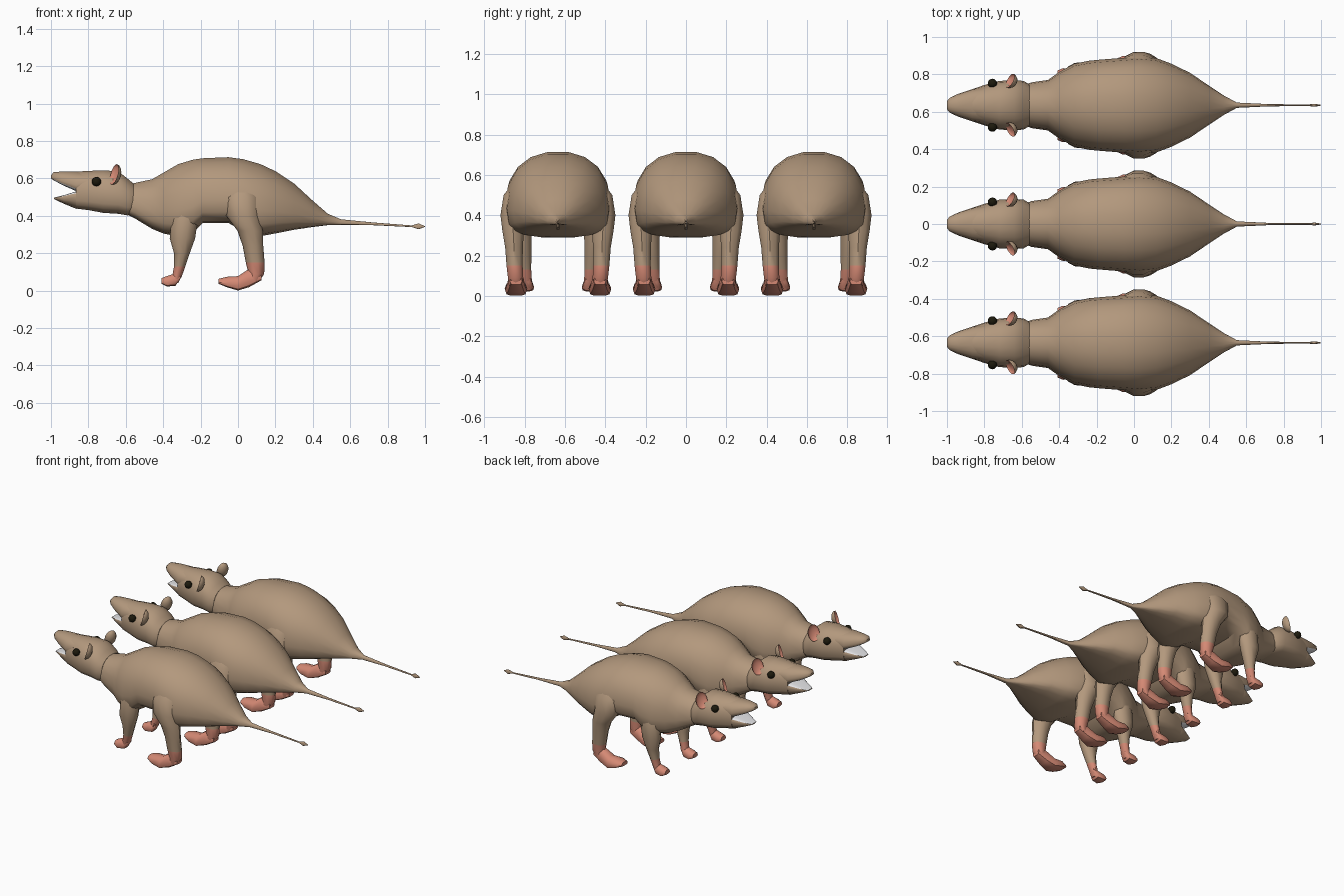
import bpy, bmesh, math
from mathutils import Vector, Matrix


def material(name, rgb):
    m = bpy.data.materials.new(name)
    m.diffuse_color = (*rgb, 1)
    return m


FUR, PINK, BLACK, WHITE = range(4)
MATS = [material("brown fur", (0.45, 0.315, 0.205)),
        material("pink skin", (0.66, 0.25, 0.175)),
        material("black eye", (0.012, 0.010, 0.004)),
        material("white mouth", (0.80, 0.80, 0.82))]
ROWS = (-0.635, 0.0, 0.635)      # three identical animals side by side


def finish(name, bm, rule):
    """Colour faces by rule, shade, and place one copy per animal."""
    bmesh.ops.recalc_face_normals(bm, faces=bm.faces)
    bm.normal_update()
    for f in bm.faces:
        f.material_index = rule(f)
        f.smooth = True
    me = bpy.data.meshes.new(name)
    bm.to_mesh(me)
    bm.free()
    for m in MATS:
        me.materials.append(m)
    me.set_sharp_from_angle(angle=math.radians(42))
    for i, y in enumerate(ROWS):
        ob = bpy.data.objects.new(f"{name}_{i + 1}", me)
        ob.location.y = y
        bpy.context.collection.objects.link(ob)


def loft(name, rings, rule=lambda f: FUR):
    bm = bmesh.new()
    vs = [[bm.verts.new(p) for p in r] for r in rings]
    n = len(rings[0])
    for a, b in zip(vs, vs[1:]):
        for i in range(n):
            j = (i + 1) % n
            bm.faces.new((a[i], a[j], b[j], b[i]))
    bm.faces.new(vs[0])
    bm.faces.new(vs[-1])
    finish(name, bm, rule)


def power(v, e):
    return math.copysign(abs(v) ** e, v)


def xring(x, zb, zt, hw, yc=0, low=0.35, n=18, up=0.92, dn=0.62):
    """Upright section: rounded above, squarer below its widest line."""
    zm = zb + low * (zt - zb)
    pts = []
    for i in range(n):
        a = 2 * math.pi * i / n
        c, s = math.cos(a), math.sin(a)
        e = up if s >= 0 else dn
        h = (zt - zm) if s >= 0 else (zm - zb)
        pts.append(Vector((x, yc + hw * power(c, e), zm + h * power(s, e))))
    return pts


def zring(z, x, y, rx, ry, n=10):
    return [Vector((x + rx * math.cos(2 * math.pi * i / n),
                    y + ry * math.sin(2 * math.pi * i / n), z)) for i in range(n)]


# Body with the tail and its tip
loft("body_and_tail", [xring(*s) for s in (
    (-0.60, 0.41, 0.565, 0.10), (-0.55, 0.385, 0.578, 0.122), (-0.46, 0.33, 0.598, 0.135),
    (-0.40, 0.305, 0.633, 0.178), (-0.32, 0.288, 0.68, 0.222), (-0.24, 0.31, 0.704, 0.238),
    (-0.19, 0.36, 0.711, 0.243), (-0.05, 0.36, 0.717, 0.254), (0.03, 0.315, 0.706, 0.262),
    (0.12, 0.29, 0.68, 0.252), (0.20, 0.305, 0.642, 0.222), (0.30, 0.325, 0.575, 0.173),
    (0.40, 0.34, 0.482, 0.105), (0.48, 0.35, 0.412, 0.052), (0.55, 0.352, 0.382, 0.014),
    (0.72, 0.350, 0.365, 0.006), (0.93, 0.340, 0.349, 0.004), (0.965, 0.328, 0.360, 0.008),
    (1.0, 0.341, 0.345, 0.002))])

# Head: skull, upper snout and lower jaw with an open mouth
loft("skull", [xring(*s, low=0.45) for s in (
    (-0.56, 0.41, 0.575, 0.112), (-0.59, 0.402, 0.60, 0.13), (-0.64, 0.41, 0.64, 0.134),
    (-0.72, 0.415, 0.645, 0.13), (-0.80, 0.43, 0.642, 0.108), (-0.865, 0.438, 0.638, 0.086))])
loft("upper_snout", [xring(*s, low=0.3, dn=0.5) for s in (
    (-0.80, 0.55, 0.63, 0.095), (-0.865, 0.532, 0.638, 0.086), (-0.94, 0.565, 0.638, 0.061),
    (-0.985, 0.590, 0.634, 0.040), (-1.0, 0.600, 0.618, 0.022))],
    lambda f: WHITE if f.normal.z < -0.6 else FUR)
loft("lower_jaw", [xring(*s, low=0.7, up=0.4, dn=0.85) for s in (
    (-0.80, 0.45, 0.54, 0.09), (-0.865, 0.437, 0.531, 0.084), (-0.93, 0.464, 0.511, 0.055),
    (-0.985, 0.490, 0.497, 0.026))],
    lambda f: WHITE if f.normal.z > 0.6 else FUR)


def paw_rule(f):
    return PINK if f.calc_center_median().z < 0.14 else FUR


for side, tag in ((1, "right"), (-1, "left")):
    # Hind leg and foot
    loft(f"hind_leg_{tag}", [zring(z, x, side * y, rx, ry) for z, x, y, rx, ry in (
        (0.56, 0.02, 0.195, 0.05, 0.03), (0.50, 0.02, 0.22, 0.09, 0.052),
        (0.40, 0.025, 0.228, 0.088, 0.060), (0.32, 0.065, 0.222, 0.068, 0.056),
        (0.24, 0.080, 0.218, 0.055, 0.046), (0.15, 0.092, 0.215, 0.050, 0.042),
        (0.09, 0.098, 0.21, 0.042, 0.040), (0.05, 0.085, 0.21, 0.03, 0.035))], paw_rule)
    loft(f"hind_foot_{tag}", [xring(x, zb, zt, hw, side * 0.208, n=10) for x, zb, zt, hw in (
        (0.125, 0.055, 0.11, 0.03), (0.06, 0.018, 0.12, 0.042), (0.0, 0.0, 0.080, 0.054),
        (-0.06, 0.018, 0.076, 0.056), (-0.103, 0.036, 0.064, 0.036))], lambda f: PINK)
    # Front leg and foot
    loft(f"front_leg_{tag}", [zring(z, x, side * y, rx, ry) for z, x, y, rx, ry in (
        (0.46, -0.27, 0.17, 0.06, 0.04), (0.38, -0.285, 0.178, 0.070, 0.052),
        (0.28, -0.297, 0.178, 0.068, 0.050), (0.20, -0.30, 0.172, 0.042, 0.042),
        (0.13, -0.312, 0.165, 0.030, 0.034), (0.08, -0.325, 0.16, 0.026, 0.032),
        (0.04, -0.34, 0.158, 0.02, 0.028))], paw_rule)
    loft(f"front_foot_{tag}", [xring(x, zb, zt, hw, side * 0.158, n=10) for x, zb, zt, hw in (
        (-0.305, 0.07, 0.10, 0.022), (-0.335, 0.025, 0.095, 0.034),
        (-0.38, 0.022, 0.080, 0.040), (-0.408, 0.036, 0.068, 0.028))], lambda f: PINK)

    # Eye
    bm = bmesh.new()
    bmesh.ops.create_uvsphere(bm, u_segments=12, v_segments=8, radius=0.025,
                              matrix=Matrix.Translation((-0.757, side * 0.117, 0.583)))
    finish(f"eye_{tag}", bm, lambda f: BLACK)

    # Ear: a flattened ball whose front half is pushed in to form a pink cup
    bm = bmesh.new()
    bmesh.ops.create_uvsphere(bm, u_segments=16, v_segments=8, radius=1)
    bmesh.ops.recalc_face_normals(bm, faces=bm.faces)
    tint = {f.index: f.calc_center_median().x < 0 for f in bm.faces}
    bm.faces.index_update()
    tint = {f.index: f.calc_center_median().x < 0 for f in bm.faces}
    for v in bm.verts:
        if v.co.x < 0:
            v.co.x *= -0.6
    bm.transform(Matrix.Translation((-0.662, side * 0.132, 0.622))
                 @ Matrix.Rotation(math.radians(-28 * side), 4, 'Z')
                 @ Matrix.Rotation(math.radians(16), 4, 'Y')
                 @ Matrix.Diagonal((0.036, 0.041, 0.057, 1)))
    finish(f"ear_{tag}", bm, lambda f: PINK if tint[f.index] else FUR)
